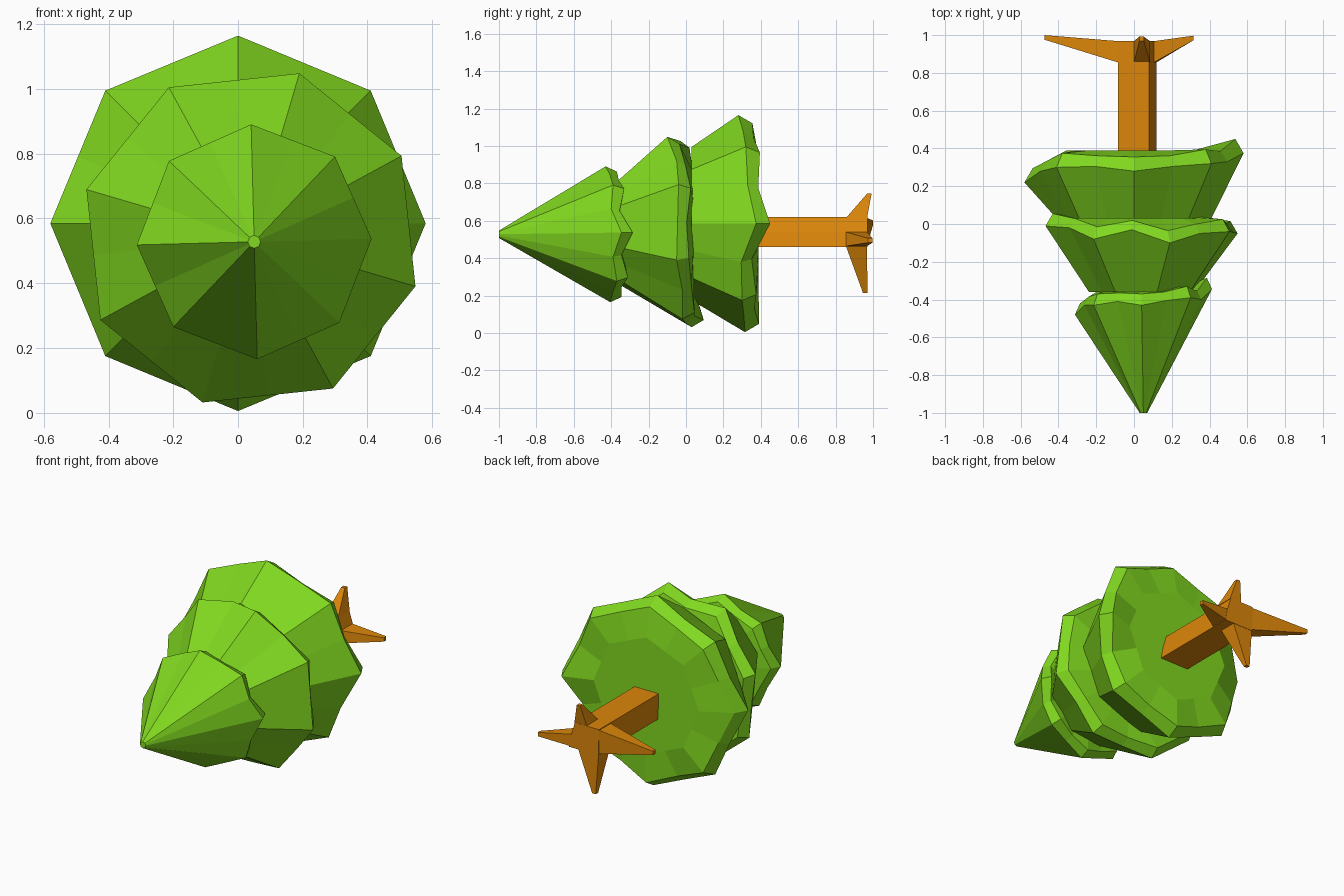
import bpy, bmesh, math

if "Cube" in bpy.data.objects:
    bpy.data.objects.remove(bpy.data.objects["Cube"])


def material(name, rgb):
    m = bpy.data.materials.new(name)
    m.diffuse_color = (*rgb, 1)
    m.use_nodes = True
    m.node_tree.nodes["Principled BSDF"].inputs["Base Color"].default_value = m.diffuse_color
    return m


GREEN = material("leaf green", (0.22, 0.69, 0.014))
ORANGE = material("bark orange", (0.72, 0.24, 0.003))


def loft(name, rings, mat):
    """Skin a list of equal-length point rings and cap both ends."""
    bm = bmesh.new()
    loops = [[bm.verts.new(p) for p in r] for r in rings]
    n = len(loops[0])
    for a, b in zip(loops, loops[1:]):
        for i in range(n):
            j = (i + 1) % n
            bm.faces.new((a[i], a[j], b[j], b[i]))
    bm.faces.new(loops[0])
    bm.faces.new(loops[-1])
    bmesh.ops.recalc_face_normals(bm, faces=bm.faces)
    me = bpy.data.meshes.new(name)
    bm.to_mesh(me)
    bm.free()
    me.materials.append(mat)
    ob = bpy.data.objects.new(name, me)
    bpy.context.collection.objects.link(ob)
    return ob


def ring(center, radius, ys, turn):
    """Octagon with edge midpoints in the xz plane; ys gives each point's depth."""
    pts = []
    for i in range(16):
        a = math.radians(turn + 22.5 * i)
        r = radius * (math.cos(math.pi / 8) if i % 2 else 1)
        pts.append((center[0] + r * math.cos(a), ys[i], center[1] + r * math.sin(a)))
    return pts


def tier(name, c, turn, start, radius, rim, lip, base_y):
    """Foliage tier: narrow start, wide jagged rim, short lip, flat underside."""
    back = [y + (lip * 0.75 if i % 2 else lip) for i, y in enumerate(rim)]
    loft(name, [
        ring(c, start[0], [start[1]] * 16, turn),
        ring(c, radius, rim, turn),
        ring(c, radius * 0.925, back, turn),
        ring(c, radius * 0.62, [base_y] * 16, turn),
    ], GREEN)


# foliage, from the tip back to the trunk; rims run from +x over the top
tier("foliage_tip", (0.05, 0.528), 1.5, (0.02, -1.0), 0.363,
     [-0.345, -0.40, -0.39, -0.405, -0.43, -0.41, -0.43, -0.43,
      -0.48, -0.43, -0.43, -0.42, -0.405, -0.39, -0.37, -0.39], 0.06, -0.345)
tier("foliage_middle", (0.04, 0.54), 28.6, (0.29, -0.36), 0.53,
     [-0.04, -0.05, -0.10, -0.03, -0.08, -0.02, -0.01, 0.0,
      -0.01, 0.01, 0.03, 0.0, -0.02, -0.02, -0.05, -0.045], 0.065, 0.04)
tier("foliage_base", (0.0, 0.585), 0, (0.41, 0.03), 0.58,
     [0.375, 0.33, 0.32, 0.305, 0.28, 0.305, 0.30, 0.28,
      0.22, 0.28, 0.30, 0.30, 0.315, 0.31, 0.30, 0.295], 0.075, 0.388)

# trunk: five-sided prism
PROFILE = [(-0.085, 0.62), (0.08, 0.62), (0.105, 0.54), (0.12, 0.46), (-0.08, 0.46)]
loft("trunk", [[(x, y, z) for x, z in PROFILE] for y in (0.36, 0.97)], ORANGE)


# roots: tapered spikes from the trunk sides
def root(name, a, b, tip, along):
    """a, b: base edge ends (x, z); the tip is a small square across 'along'."""
    base = [(a[0], 0.855, a[1]), (b[0], 0.855, b[1]),
            (b[0], 0.968, b[1]), (a[0], 0.968, a[1])]
    w, tx, ty, tz = 0.012, *tip
    end = []
    for s, t in ((-1, -1), (1, -1), (1, 1), (-1, 1)):
        dx, dz = (s * w, 0) if along == "x" else (0, s * w)
        end.append((tx + dx, ty + t * 0.012, tz + dz))
    loft(name, [base, end], ORANGE)


root("root_up", (0.0, 0.615), (0.085, 0.615), (0.04, 0.98, 0.745), "x")
root("root_down", (-0.08, 0.465), (0.06, 0.465), (-0.05, 0.958, 0.215), "x")
root("root_left", (-0.083, 0.47), (-0.083, 0.615), (-0.475, 0.988, 0.59), "z")
root("root_right", (0.118, 0.465), (0.105, 0.54), (0.315, 0.985, 0.495), "z")
